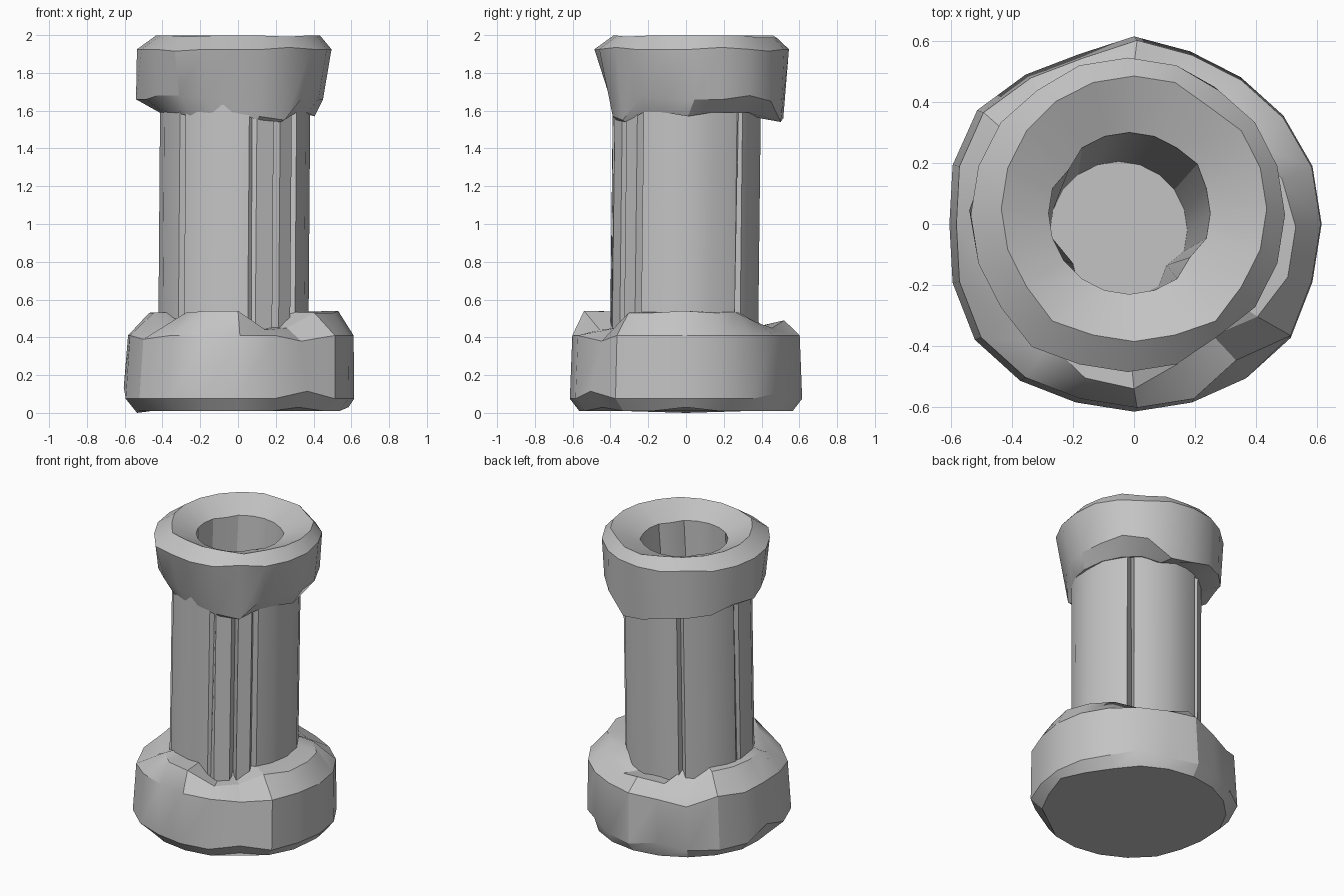
import bpy, bmesh
from math import cos, sin, radians

cube = bpy.data.objects.get("Cube")
if cube:
    bpy.data.objects.remove(cube, do_unlink=True)

stone = bpy.data.materials.new("grey stone")
stone.use_nodes = True
grey = (0.55, 0.55, 0.55, 1)
stone.diffuse_color = grey
stone.node_tree.nodes["Principled BSDF"].inputs["Base Color"].default_value = grey


def loft(name, rings, angles, chips, cap_start=False, cap_end=False):
    """Skin rings of (radius, z, centre x, centre y); chips move single corners."""
    bm = bmesh.new()
    loops = []
    for i, (radius, z, cx, cy) in enumerate(rings):
        loop = []
        for a in angles:
            dr, dz = chips.get((i, a), (0, 0))
            r = radius + dr
            loop.append(bm.verts.new((cx + r * cos(radians(a)), cy + r * sin(radians(a)), z + dz)))
        loops.append(loop)
    count = len(angles)
    for low, high in zip(loops, loops[1:]):
        for k in range(count):
            n = (k + 1) % count
            bm.faces.new((low[k], low[n], high[n], high[k]))
    if cap_start:
        bm.faces.new(loops[0][::-1])
    if cap_end:
        bm.faces.new(loops[-1])
    mesh = bpy.data.meshes.new(name)
    bm.to_mesh(mesh)
    bm.free()
    mesh.materials.append(stone)
    obj = bpy.data.objects.new(name, mesh)
    bpy.context.collection.objects.link(obj)
    bpy.ops.object.select_all(action='DESELECT')
    obj.select_set(True)
    bpy.context.view_layer.objects.active = obj
    bpy.ops.object.shade_smooth_by_angle(angle=radians(25))
    return obj


spokes = list(range(0, 360, 18))

# Foot block: uneven bulging wall, worn bottom edge, chipped shoulder
BOTTOM, LOWER, UPPER, SHOULDER, INNER = range(5)
wall_bulge = [1, 1, 0, -1, -1, 1, -2, 0, 3, 2, 0, 2, 4, 3, 1, 1, 1, 2, 3, 1]
wall_lift = {LOWER: {306: 0.04, 108: 0.03, 54: 0.03, 180: 0.06},
             UPPER: {306: -0.03, 216: -0.02, 126: -0.05, 144: 0.02, 108: -0.02}}
foot_chips = {
    (BOTTOM, 0): (0.02, 0.02), (BOTTOM, 180): (-0.03, -0.01), (BOTTOM, 306): (-0.02, 0.02),
    (BOTTOM, 36): (-0.02, 0), (BOTTOM, 198): (-0.02, 0),
    (SHOULDER, 0): (0.06, 0.01), (SHOULDER, 18): (0.04, 0), (SHOULDER, 342): (0.06, 0),
    (SHOULDER, 324): (0.03, 0), (SHOULDER, 270): (0.06, 0.01), (SHOULDER, 252): (0.05, 0.01),
    (SHOULDER, 288): (0, -0.09), (SHOULDER, 306): (-0.03, -0.08),
    (SHOULDER, 216): (0.03, -0.08), (SHOULDER, 54): (0, -0.05),
    (SHOULDER, 72): (0.02, -0.08), (SHOULDER, 90): (0.06, -0.04), (SHOULDER, 108): (0, -0.08),
    (SHOULDER, 126): (-0.03, -0.1),
    (INNER, 72): (0, -0.09), (INNER, 90): (0, -0.09), (INNER, 108): (0, -0.09),
    (INNER, 288): (0, -0.1), (INNER, 306): (0, -0.08),
}
for a, bulge in zip(spokes, wall_bulge):
    for ring, lifts in wall_lift.items():
        foot_chips[(ring, a)] = (bulge * 0.01, lifts.get(a, 0))
# the shallow vertical notch
foot_chips[(UPPER, 306)] = (-0.04, -0.03)
loft("foot", [(0.565, 0.01, 0, 0), (0.605, 0.075, 0, 0), (0.592, 0.41, 0.01, 0),
              (0.47, 0.53, 0, -0.01), (0.34, 0.535, -0.02, 0)],
     spokes, foot_chips, cap_start=True, cap_end=True)

# Shaft: tall faceted tube split by narrow tapering grooves (angle: depth low, depth high)
grooves = {45: (0.09, 0.01), 118: (0.03, 0.03), 173: (0.01, 0.02), 226: (0.04, 0.03),
           284: (0.0, 0.03), 304: (0.09, 0.06), 322: (0.04, 0.04)}
shaft_angles = set(a for a in range(0, 360, 20) if min(abs(a - g) for g in grooves) > 7)
shaft_chips = {}
for g, (low, high) in grooves.items():
    shaft_angles.update((g - 3, g, g + 3))
    shaft_chips[(0, g)] = (-low, 0)
    shaft_chips[(1, g)] = (-high, 0)
loft("shaft", [(0.398, 0.4, -0.025, -0.01), (0.398, 1.7, -0.015, 0.005)],
     sorted(shaft_angles), shaft_chips)

# Head collar: ragged underside, flared wall, bevelled crest, funnel mouth and deep bore
UNDER, EDGE, RIM, CREST, LIP, FLOOR = range(1, 7)
head_chips = {
    (UNDER, 288): (0, -0.04), (UNDER, 306): (0.01, -0.05), (UNDER, 0): (0.02, -0.02),
    (UNDER, 72): (0, -0.03), (UNDER, 234): (0, -0.02),
    (EDGE, 288): (-0.025, -0.09), (EDGE, 306): (-0.01, -0.11), (EDGE, 324): (-0.01, 0.02),
    (EDGE, 270): (-0.035, 0), (EDGE, 252): (-0.02, 0),
    (EDGE, 72): (0, -0.12), (EDGE, 90): (-0.01, -0.1), (EDGE, 54): (0.02, -0.01),
    (EDGE, 108): (0, -0.06), (EDGE, 126): (0, -0.05), (EDGE, 144): (0, -0.04),
    (EDGE, 216): (0.01, 0.02), (EDGE, 234): (0, 0.02), (EDGE, 180): (0.03, 0),
    (EDGE, 36): (0.02, 0.02), (EDGE, 18): (0.01, 0),
    (RIM, 54): (-0.01, -0.01), (RIM, 306): (-0.02, 0.01), (RIM, 234): (0.02, -0.01),
    (RIM, 126): (-0.01, 0.01), (RIM, 18): (0, 0.01),
    (CREST, 54): (-0.02, -0.01), (CREST, 72): (0, -0.01), (CREST, 90): (0, -0.015),
    (CREST, 306): (0.02, -0.005), (CREST, 234): (0.02, -0.005),
    (LIP, 36): (0.01, 0), (LIP, 144): (-0.02, 0), (LIP, 324): (-0.02, 0),
    (FLOOR, 216): (-0.04, 0), (FLOOR, 324): (-0.03, 0),
}
loft("head", [(0.33, 1.6, -0.015, 0.01), (0.4, 1.59, -0.015, 0.01), (0.48, 1.66, -0.03, 0.045),
              (0.515, 1.925, -0.02, 0.03), (0.435, 1.997, 0, 0.05),
              (0.265, 1.92, -0.015, 0.035), (0.225, 0.56, -0.05, -0.02)],
     spokes, head_chips, cap_end=True)
